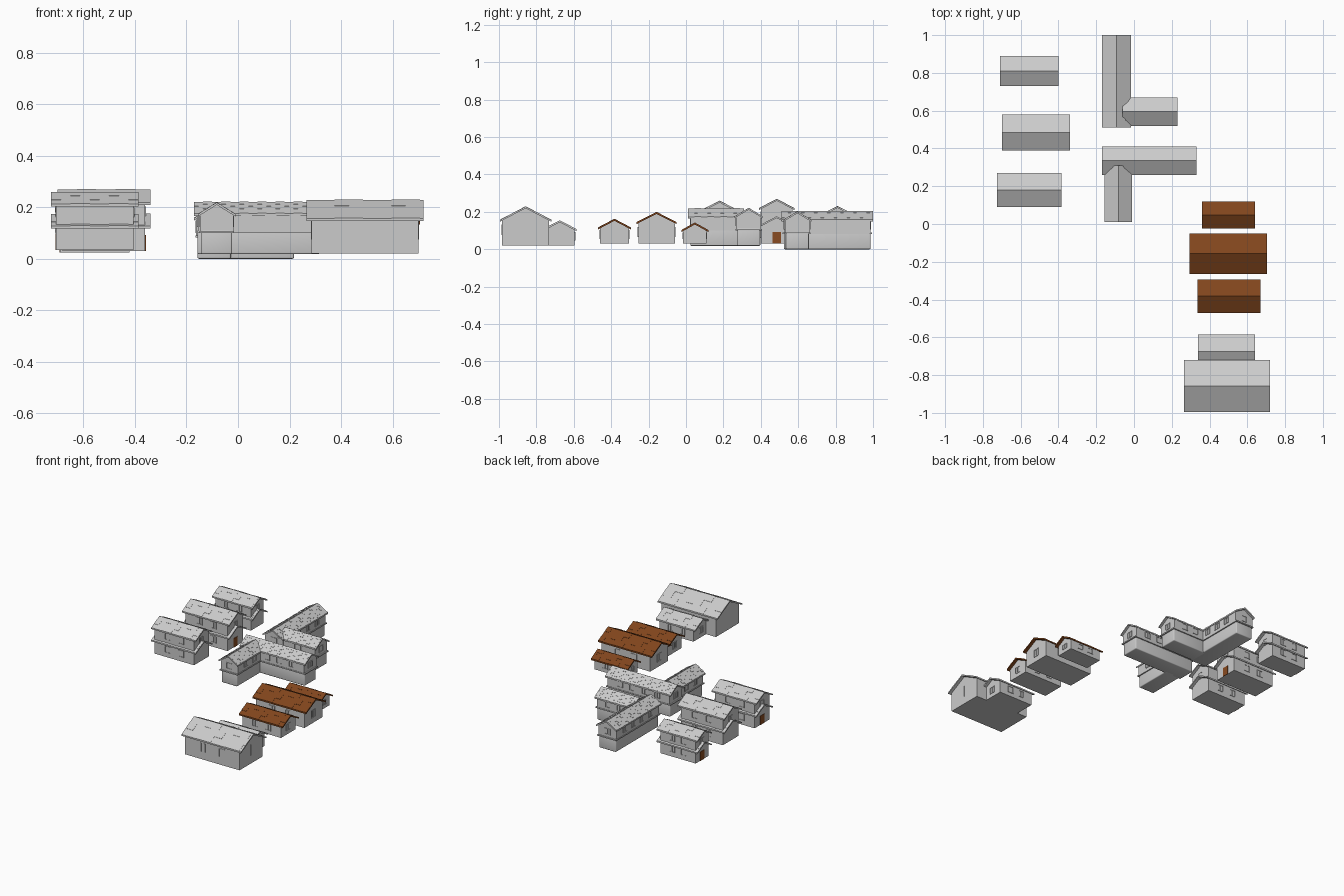
import bpy, bmesh
from mathutils import Matrix, Vector

if "Cube" in bpy.data.objects:
    bpy.data.objects.remove(bpy.data.objects["Cube"])


def material(name, rgb):
    m = bpy.data.materials.new(name)
    m.diffuse_color = (*rgb, 1)
    m.use_nodes = True
    m.node_tree.nodes["Principled BSDF"].inputs["Base Color"].default_value = m.diffuse_color
    return m


RUST = material("rust_tile", (0.22, 0.06, 0.012))
WOOD = material("door_wood", (0.25, 0.07, 0.015))
T = 0.009  # roof thickness


def box(bm, lo, hi):
    lo, hi = Vector(lo), Vector(hi)
    m = Matrix.Translation((lo + hi) / 2) @ Matrix.Diagonal((*(hi - lo), 1))
    bmesh.ops.create_cube(bm, size=1, matrix=m)


def prism(bm, profile, u0, u1):
    """Extrude a (v, z) profile along u."""
    a = [bm.verts.new((u0, v, z)) for v, z in profile]
    b = [bm.verts.new((u1, v, z)) for v, z in profile]
    n = len(profile)
    bm.faces.new(a)
    bm.faces.new(b[::-1])
    for i in range(n):
        j = (i + 1) % n
        bm.faces.new((a[j], a[i], b[i], b[j]))


def finish(bm, name, place, mat=None):
    bmesh.ops.transform(bm, matrix=place, verts=bm.verts)
    bmesh.ops.recalc_face_normals(bm, faces=bm.faces)
    me = bpy.data.meshes.new(name)
    bm.to_mesh(me)
    bm.free()
    if mat:
        me.materials.append(mat)
    ob = bpy.data.objects.new(name, me)
    bpy.context.collection.objects.link(ob)
    return ob


def window(bm, c, axis, w=0.04, h=0.042):
    """Double sash: three uprights, sill and head, on a face across 'axis'."""
    d, b = 0.003, 0.0035
    bars = [(x, 0, b, h) for x in (-w / 2, 0, w / 2)]
    bars += [(0, s * h / 2, w + b, b) for s in (-1, 1)]
    for s, z, bw, bh in bars:
        half = Vector((d, bw / 2, bh / 2)) if axis == 0 else Vector((bw / 2, d, bh / 2))
        p = Vector(c) + (Vector((0, s, z)) if axis == 0 else Vector((s, 0, z)))
        box(bm, p - half, p + half)


def block(name, x0, x1, y0, y1, base, eave, ridge, mat=None, along="x", n_win=2,
          end=0.02, side=0.01, rows=3, tile=0.075, win_z=None, gable_win=True,
          win_h=0.042, door=0):
    """One gabled storey; x0..y1 are the roof limits seen from above."""
    place = Matrix.Translation(((x0 + x1) / 2, (y0 + y1) / 2, 0))
    length, width = x1 - x0, y1 - y0
    if along == "y":
        length, width = width, length
        place = place @ Matrix.Rotation(1.5707963, 4, "Z")
    L, hw = length / 2, width / 2
    slope = (ridge - eave) / hw
    wl, wv = L - end, hw - side
    top = ridge - slope * wv - T / 2

    # walls
    bm = bmesh.new()
    prism(bm, [(-wv, base), (wv, base), (wv, top), (0, ridge - T / 2), (-wv, top)], -wl, wl)
    finish(bm, name + "_walls", place)

    # roof with staggered tiles
    bm = bmesh.new()
    t = 0.002
    r, e = ridge - t, eave - t
    prism(bm, [(-hw, e), (0, r), (hw, e), (hw, e - T), (0, r - T), (-hw, e - T)], -L, L)
    for s in (-1, 1):
        for k in range(rows):
            v0, v1 = hw * k / rows, hw * (k + 1) / rows
            za, zb = r - slope * v0, r - slope * v1
            u, i = -L, 0
            while u < L - 0.001:
                step = tile * (0.5 if i == 0 and k % 2 else 1)
                u2 = min(u + step, L)
                h = t if (i + k) % 2 else t * 0.3
                prism(bm, [(s * v0, za), (s * v1, zb), (s * v1, zb + h), (s * v0, za + h)], u, u2)
                u, i = u2, i + 1
    finish(bm, name + "_roof", place, mat)

    # windows on both long sides and gables
    bm = bmesh.new()
    zc = win_z or (base + top) / 2 + 0.005
    for s in (-1, 1):
        for i in range(n_win):
            u = 2 * wl * ((i + 1) / (n_win + 1) - 0.5)
            window(bm, (u, s * wv, zc), 1, h=win_h)
        if gable_win and s != door:
            window(bm, (s * wl, 0, zc), 0, h=win_h)
    finish(bm, name + "_windows", place)

    # front door on a gable end
    if door:
        bm = bmesh.new()
        box(bm, (door * wl - 0.003, -0.022, base), (door * wl + 0.003, 0.022, base + 0.062))
        finish(bm, name + "_door", place, WOOD)


# Two-storey houses on the left: a gabled storey stacked on another
for tag, lim, base, mid, ridge, rise, door in [
        ("rear", (-0.71, -0.40, 0.73, 0.89), 0.025, 0.152, 0.232, 0.042, -1),
        ("centre", (-0.70, -0.34, 0.39, 0.58), 0.03, 0.178, 0.27, 0.05, 1),
        ("near", (-0.725, -0.385, 0.09, 0.27), 0.035, 0.175, 0.26, 0.046, -1)]:
    block(tag + "_house_lower", *lim, base, mid - rise, mid, door=door, gable_win=False,
          win_z=base + 0.053)
    block(tag + "_house_upper", *lim, mid - rise - 0.01, ridge - rise, ridge,
          win_z=mid + 0.002)

# Low rust-roofed houses
block("small_rust_house", 0.36, 0.64, -0.025, 0.12, 0.03, 0.103, 0.143, RUST, win_h=0.032)
block("large_rust_house", 0.295, 0.705, -0.265, -0.05, 0.03, 0.145, 0.2, RUST, win_h=0.05)
block("middle_rust_house", 0.335, 0.67, -0.47, -0.295, 0.03, 0.117, 0.163, RUST)

# Barn and its annex
block("annex", 0.34, 0.64, -0.765, -0.585, 0.02, 0.108, 0.155)
block("barn", 0.265, 0.72, -0.995, -0.72, 0.02, 0.158, 0.23, n_win=0, gable_win=False,
      side=0.012, tile=0.11)
bm = bmesh.new()
for x in (0.405, 0.435):
    box(bm, (x - 0.005, -0.986, 0.075), (x + 0.005, -0.98, 0.132))
box(bm, (0.542, -0.986, 0.075), (0.546, -0.98, 0.132))
box(bm, (0.542, -0.986, 0.129), (0.59, -0.98, 0.132))
for x in (0.285, 0.7):
    box(bm, (x - 0.002, -0.862, 0.075), (x + 0.002, -0.858, 0.15))
finish(bm, "barn_openings", Matrix.Identity(4))


# L-shaped houses: two crossing wings with a rounded lower storey
def wing(name, lim, z, ridge, along, n):
    block(name, *lim, z + 0.085, ridge - 0.045, ridge, along=along, n_win=n, end=0.014,
          side=0.008, rows=5, tile=0.035, win_z=z + 0.127, win_h=0.038)
    x0, x1, y0, y1 = lim
    bm = bmesh.new()
    box(bm, (x0 + 0.013, y0 + 0.013, z), (x1 - 0.013, y1 - 0.013, z + 0.095))
    ob = finish(bm, name + "_lower_storey", Matrix.Identity(4))
    bev = ob.modifiers.new("soft_corners", "BEVEL")
    bev.width, bev.segments = 0.006, 3
    ob.data.polygons.foreach_set("use_smooth", [True] * len(ob.data.polygons))
    bm = bmesh.new()
    box(bm, (x0 + 0.005, y0 + 0.005, z + 0.082), (x1 - 0.005, y1 - 0.005, z + 0.09))
    finish(bm, name + "_ledge", Matrix.Identity(4))


wing("rear_l_house_long_wing", (-0.17, -0.015, 0.51, 1.0), 0.0, 0.205, "y", 4)
wing("rear_l_house_side_wing", (-0.06, 0.23, 0.52, 0.67), 0.0, 0.203, "x", 2)
wing("front_l_house_long_wing", (-0.17, 0.33, 0.26, 0.41), 0.018, 0.222, "x", 4)
wing("front_l_house_side_wing", (-0.155, -0.01, 0.01, 0.31), 0.018, 0.22, "y", 2)
